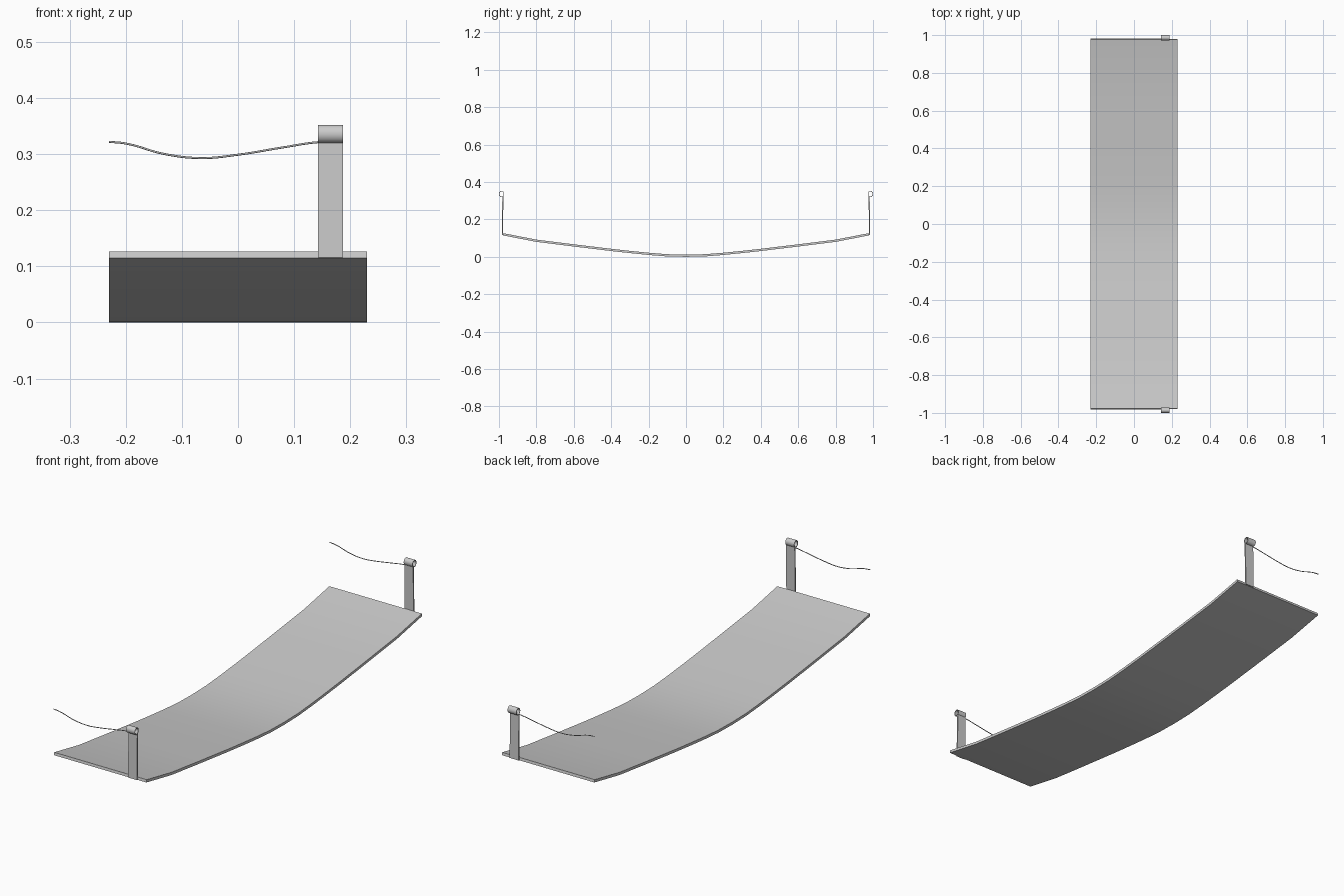
import bpy, bmesh, math

if "Cube" in bpy.data.objects:
    bpy.data.objects.remove(bpy.data.objects["Cube"])

def strip(name, path, x0, x1, thick, closed=False):
    """Extrude a (y, z) centre line along x, giving it an even thickness."""
    n = len(path)
    inner, outer = [], []
    for i, (y, z) in enumerate(path):
        a = path[(i - 1) % n] if closed else path[max(i - 1, 0)]
        b = path[(i + 1) % n] if closed else path[min(i + 1, n - 1)]
        dy, dz = b[0] - a[0], b[1] - a[1]
        k = thick / 2 / math.hypot(dy, dz)
        inner.append((y - dz * k, z + dy * k))
        outer.append((y + dz * k, z - dy * k))
    bm = bmesh.new()
    rows = [[bm.verts.new((x, *p)) for p in side]
            for x in (x0, x1) for side in (inner, outer)]
    i0, o0, i1, o1 = rows
    for i in range(n if closed else n - 1):
        j = (i + 1) % n
        for a, b in ((i0, i1), (i1, o1), (o1, o0), (o0, i0)):
            bm.faces.new((a[i], a[j], b[j], b[i]))
    if not closed:
        for e in (0, -1):
            bm.faces.new((i0[e], i1[e], o1[e], o0[e]))
    bmesh.ops.recalc_face_normals(bm, faces=bm.faces)
    mesh = bpy.data.meshes.new(name)
    bm.to_mesh(mesh)
    bm.free()
    ob = bpy.data.objects.new(name, mesh)
    bpy.context.collection.objects.link(ob)
    bpy.context.view_layer.objects.active = ob
    ob.select_set(True)
    bpy.ops.object.shade_smooth_by_angle(angle=math.radians(30))
    ob.select_set(False)
    return ob

# Sagging bridge deck
half = [(0, .006), (.1, .008), (.2, .016), (.3, .026), (.4, .037),
        (.6, .061), (.8, .086), (.978, .1205)]
strip("deck", [(-y, z) for y, z in half[:0:-1]] + half, -.23, .23, .012)

for s, end in ((-1, "front"), (1, "back")):
    # Flat upright post against the end of the deck
    strip(end + "_post", [(s * .982, .116), (s * .979, .324)], .143, .187, .006)
    # Hollow roll on top of the post
    ring = [(s * .986 + .0125 * math.cos(t), .336 + .0145 * math.sin(t))
            for t in (2 * math.pi * i / 20 for i in range(20))]
    strip(end + "_roll", ring, .143, .187, .003, True)
    # Loose drooping rope
    curve = bpy.data.curves.new(end + "_rope", 'CURVE')
    curve.dimensions = '3D'
    curve.bevel_depth = .0018
    curve.bevel_resolution = 2
    curve.use_fill_caps = True
    pts = [(-.23, .322), (-.2, .319), (-.13, .3), (-.065, .293),
           (0, .299), (.08, .312), (.145, .3215), (.187, .3215)]
    sp = curve.splines.new('BEZIER')
    sp.bezier_points.add(len(pts) - 1)
    for bp, (x, z) in zip(sp.bezier_points, pts):
        bp.co = (x, s * .98, z)
        bp.handle_left_type = bp.handle_right_type = 'AUTO'
    sp.resolution_u = 6
    bpy.context.collection.objects.link(bpy.data.objects.new(end + "_rope", curve))
